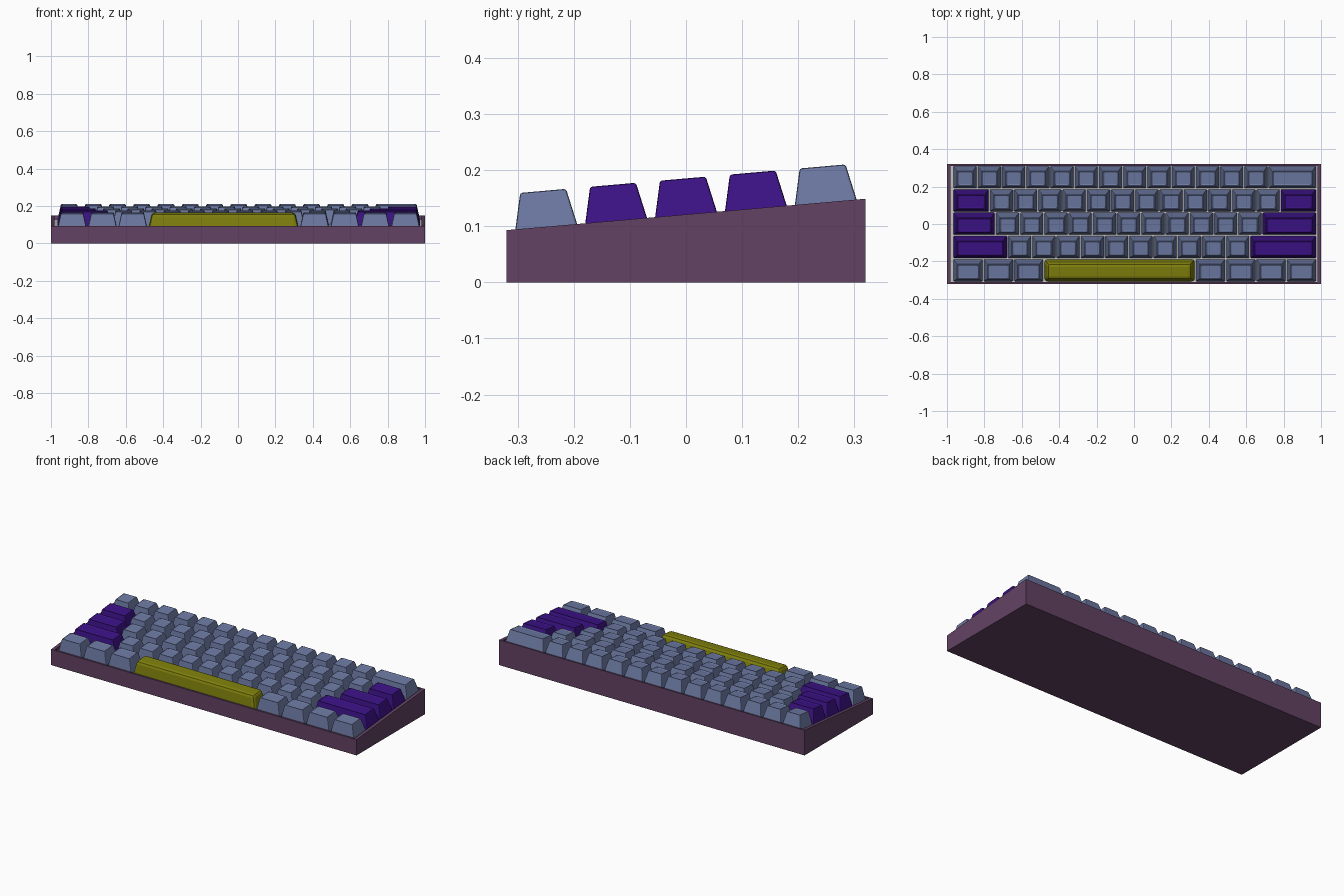
import bpy, bmesh, math
from mathutils import Matrix

if "Cube" in bpy.data.objects:
    bpy.data.objects.remove(bpy.data.objects["Cube"])

TILT = math.radians(5)
MID_Z = 0.121            # rim height at y = 0
UNIT, PITCH = 0.1296, 0.125
LEFT = -0.968
FRAME = Matrix.Translation((0, 0, MID_Z)) @ Matrix.Rotation(TILT, 4, 'X')


def material(name, rgb):
    m = bpy.data.materials.new(name)
    m.diffuse_color = (*rgb, 1)
    m.use_nodes = True
    m.node_tree.nodes["Principled BSDF"].inputs["Base Color"].default_value = m.diffuse_color
    return m


PLUM = material("plum_case", (0.125, 0.055, 0.125))
SLATE = material("slate_keys", (0.15, 0.19, 0.36))
PURPLE = material("purple_keys", (0.045, 0.006, 0.24))
OLIVE = material("olive_space", (0.21, 0.21, 0.004))


def make(name, bm, mat=None):
    bmesh.ops.recalc_face_normals(bm, faces=bm.faces)
    me = bpy.data.meshes.new(name)
    bm.to_mesh(me)
    bm.free()
    ob = bpy.data.objects.new(name, me)
    bpy.context.collection.objects.link(ob)
    if mat:
        me.materials.append(mat)
    return ob


def rim_z(y):
    return MID_Z + y * math.tan(TILT)


def loft(rings):
    """Closed solid through rectangular rings (half x, half y, height function)."""
    bm = bmesh.new()
    loops = [[bm.verts.new((sx * hx, sy * hy, z(sy * hy)))
              for sx, sy in ((-1, -1), (1, -1), (1, 1), (-1, 1))]
             for hx, hy, z in rings]
    for a, b in zip(loops, loops[1:]):
        for i in range(4):
            j = (i + 1) % 4
            bm.faces.new((a[i], a[j], b[j], b[i]))
    bm.faces.new(loops[0])
    bm.faces.new(loops[-1])
    return bm


# Wedge case with a recessed tray
floor_z = lambda y: rim_z(y) - 0.03
make("case", loft([(1, 0.32, lambda y: 0), (1, 0.32, rim_z),
                   (0.981, 0.311, rim_z), (0.981, 0.311, floor_z)]), PLUM)

# Grey switch plate under the keys
make("switch_plate", loft([(0.981, 0.311, floor_z),
                           (0.981, 0.311, lambda y: rim_z(y) - 0.019)]))


def keycap(name, x, y, width, mat, space=False):
    hx, hy, inset = width / 2, 0.059, 0.018
    bm = loft([(hx, hy, lambda v: -0.017),
               (hx - inset, hy - inset, lambda v: 0.064)])
    # Soften the sides and the top rim
    edges = [e for e in bm.edges if max(v.co.z for v in e.verts) > 0]
    bmesh.ops.bevel(bm, geom=edges, offset=0.016 if space else 0.004,
                    segments=2, profile=0.5, affect='EDGES')
    if not space:
        # Shallow finger dish
        bm.faces.ensure_lookup_table()
        top = max(bm.faces, key=lambda f: f.calc_center_median().z)
        bmesh.ops.inset_region(bm, faces=[top], thickness=0.009, depth=-0.004)
    bmesh.ops.transform(bm, matrix=FRAME @ Matrix.Translation((x, y, 0)), verts=bm.verts)
    make(name, bm, mat)


# Rows from front to back: key widths in units
ROWS = [
    [1.25] * 3 + [6.25] + [1.25] * 4,
    [2.25] + [1] * 10 + [2.75],
    [1.75] + [1] * 11 + [2.25],
    [1.5] + [1] * 12 + [1.5],
    [1] * 13 + [2],
]
for r, row in enumerate(ROWS):
    x = LEFT
    for k, units in enumerate(row):
        w = units * UNIT
        space = units > 4
        wide_end = r in (1, 2, 3) and k in (0, len(row) - 1)
        mat = OLIVE if space else PURPLE if wide_end else SLATE
        name = "space_bar" if space else f"key_row{r + 1}_{k + 1}"
        keycap(name, x + w / 2, (r - 2) * PITCH, w - 0.007, mat, space)
        x += w
